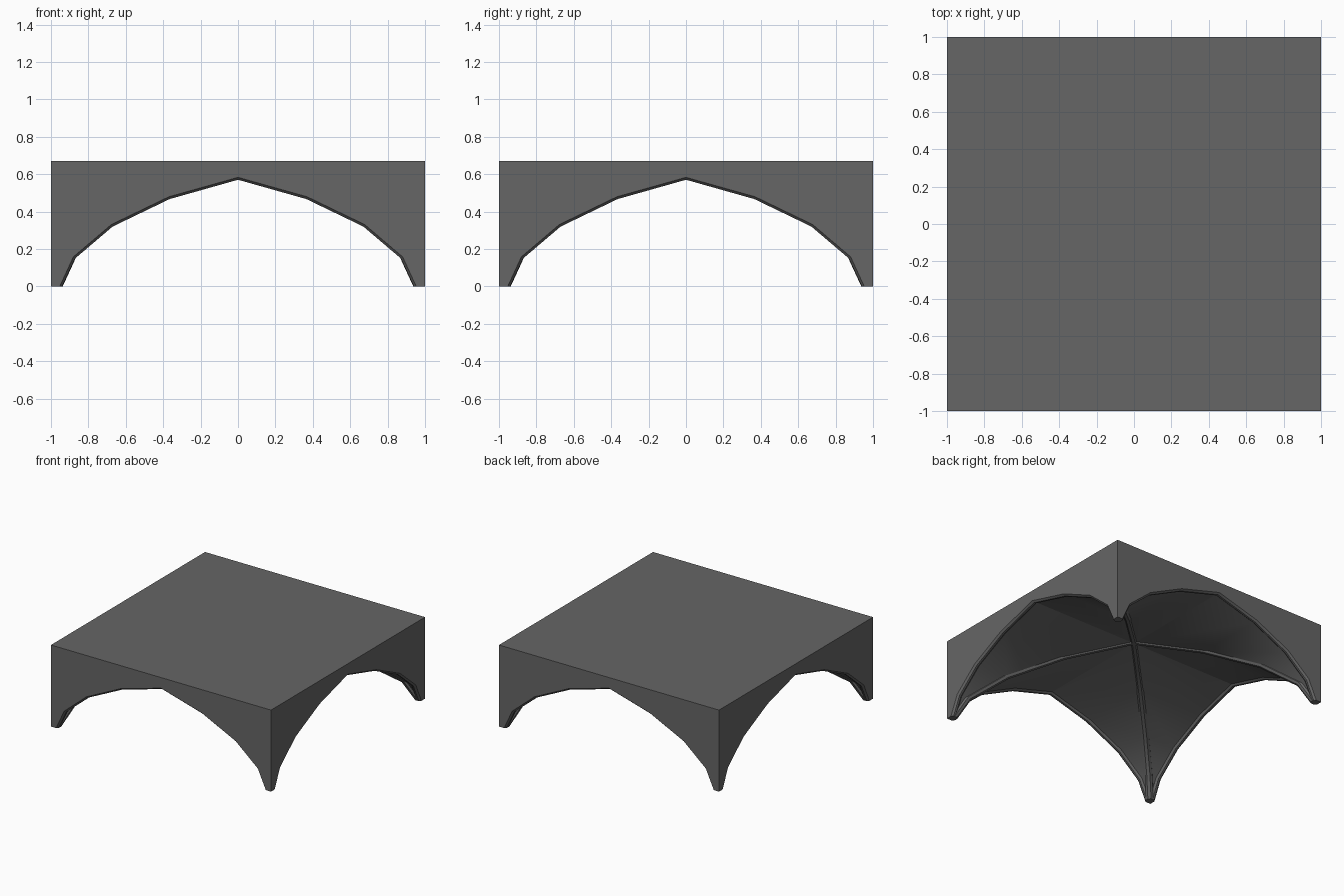
import bpy, bmesh, math
from mathutils import Vector, Matrix

if "Cube" in bpy.data.objects:
    bpy.data.objects.remove(bpy.data.objects["Cube"])

TOP = 0.67
ARCH = [(0.94, 0), (0.87, 0.15), (0.67, 0.32), (0.365, 0.467), (0, 0.57)]

stone = bpy.data.materials.new("grey stone")
stone.diffuse_color = (0.133, 0.133, 0.133, 1)
stone.use_nodes = True
stone.node_tree.nodes["Principled BSDF"].inputs["Base Color"].default_value = stone.diffuse_color


def offset(pts, d):
    """Shift a half arch into the masonry by d; foot moves level, crown moves up."""
    out = []
    for i, (x, z) in enumerate(pts):
        if i == 0:
            n, k = Vector((1, 0)), 1
        elif i == len(pts) - 1:
            n, k = Vector((0, 1)), 1
        else:
            a = Vector(pts[i]) - Vector(pts[i - 1])
            b = Vector(pts[i + 1]) - Vector(pts[i])
            t = (a.normalized() + b.normalized()).normalized()
            n, k = Vector((t.y, -t.x)), 1
        out.append((x + n.x * d * k, z + n.y * d * k))
    return out


def full(pts):
    return pts + [(-x, z) for x, z in reversed(pts[:-1])]


def finish(bm, name):
    bmesh.ops.remove_doubles(bm, verts=bm.verts, dist=1e-4)
    bmesh.ops.recalc_face_normals(bm, faces=bm.faces)
    me = bpy.data.meshes.new(name)
    bm.to_mesh(me)
    bm.free()
    me.materials.append(stone)
    ob = bpy.data.objects.new(name, me)
    bpy.context.collection.objects.link(ob)
    bpy.context.view_layer.objects.active = ob
    ob.select_set(True)
    bpy.ops.object.shade_smooth_by_angle(angle=math.radians(28))
    ob.select_set(False)
    return ob


# Vault block: four identical bays turned around the centre
LIFT = 0.013
bm = bmesh.new()
inner, outer = full(ARCH), full(offset(ARCH, LIFT))
for q in range(4):
    rot = Matrix.Rotation(q * math.pi / 2, 3, 'Z')

    def face(pts):
        bm.faces.new([bm.verts.new(rot @ Vector(p)) for p in pts])

    # outer wall with arch opening
    face([(1, -1, 0), (1, -1, TOP), (-1, -1, TOP), (-1, -1, 0)]
         + [(x, -1, z) for x, z in reversed(outer)])
    # chamfered edge rib, then the vault web up to the diagonals
    rows = [[(x, y, z) for x, z in prof] for y, prof in
            ((-1, outer), (-0.985, inner), (-0.97, inner), (-0.955, outer))]
    rows.append([(x, -abs(x), z) for x, z in outer])
    for r0, r1 in zip(rows, rows[1:]):
        for i in range(len(r0) - 1):
            quad = [r0[i], r0[i + 1], r1[i + 1], r1[i]]
            if i == len(r0) // 2 and r1[i] == (0, 0, outer[i][1]):
                quad = quad
            pts = [p for j, p in enumerate(quad)
                   if (Vector(p) - Vector(quad[j - 1])).length > 1e-5]
            face(pts)
    # foot
    edge = [r[0] for r in rows]
    other = [(-y, -x, z) for x, y, z in reversed(edge[:-1])]
    face([(1, -1, 0)] + edge + other)
# top slab face
bm.faces.new([bm.verts.new((x, y, TOP)) for x, y in ((-1, -1), (1, -1), (1, 1), (-1, 1))])
finish(bm, "vault_block")

# Diagonal ribs: chamfered section swept along the groins
diag = [(x * math.sqrt(2), z) for x, z in ARCH]
SECTION = [(-0.028, 0.05), (-0.028, 0.024), (-0.012, 0.008),
           (0.012, 0.008), (0.028, 0.024), (0.028, 0.05)]
for name, ang in (("diagonal_rib_a", 45), ("diagonal_rib_b", 135)):
    bm = bmesh.new()
    rot = Matrix.Rotation(math.radians(ang), 3, 'Z')
    lines = [[bm.verts.new(rot @ Vector((s, w, z))) for s, z in full(offset(diag, d))]
             for w, d in SECTION]
    n = len(lines[0])
    for a, b in zip(lines, lines[1:] + lines[:1]):
        for i in range(n - 1):
            bm.faces.new([a[i], a[i + 1], b[i + 1], b[i]])
    for i in (0, n - 1):
        bm.faces.new([l[i] for l in lines])
    finish(bm, name)
